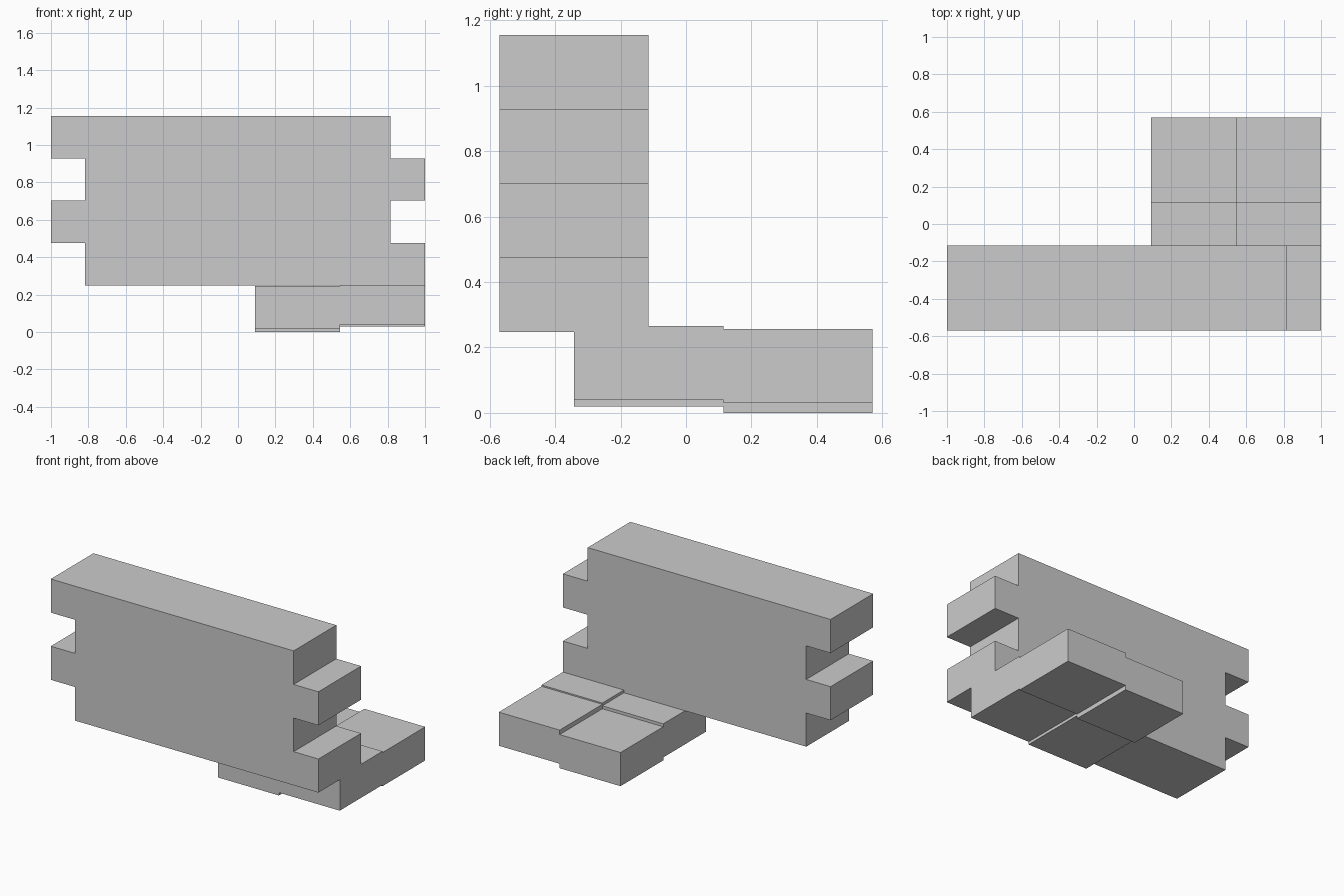
import bpy, bmesh

if "Cube" in bpy.data.objects:
    bpy.data.objects.remove(bpy.data.objects["Cube"])

H = 0.227          # course height
Z0 = 0.248         # underside of the wall
Y0, Y1 = -0.57, -0.115


def prism(name, profile, y0, y1):
    """Extrude an x-z outline from y0 to y1."""
    bm = bmesh.new()
    face = bm.faces.new([bm.verts.new((x, y0, z)) for x, z in profile])
    ext = bmesh.ops.extrude_face_region(bm, geom=[face])
    moved = [v for v in ext["geom"] if isinstance(v, bmesh.types.BMVert)]
    bmesh.ops.translate(bm, verts=moved, vec=(0, y1 - y0, 0))
    bmesh.ops.recalc_face_normals(bm, faces=bm.faces)
    mesh = bpy.data.meshes.new(name)
    bm.to_mesh(mesh)
    bm.free()
    obj = bpy.data.objects.new(name, mesh)
    bpy.context.collection.objects.link(obj)
    return obj


# Wall: four courses with alternating toothed ends
left, right = [], []
for i in range(4):
    xl, xr = (-0.818, 1.0) if i % 2 == 0 else (-1.0, 0.815)
    for z in (Z0 + i * H, Z0 + (i + 1) * H):
        left.append((xl, z))
        right.append((xr, z))
prism("toothed_wall", right + left[::-1], Y0, Y1)

# Floor: two by two slabs at slightly uneven heights
slabs = {
    "front_left": (0.09, -0.342, 0.02),
    "front_right": (0.545, -0.342, 0.039),
    "back_left": (0.09, 0.114, 0.0),
    "back_right": (0.545, 0.114, 0.03),
}
for name, (x, y, z) in slabs.items():
    w = 0.455
    outline = [(x, z), (x + w, z), (x + w, z + H), (x, z + H)]
    prism("floor_slab_" + name, outline, y, y + 0.456)
